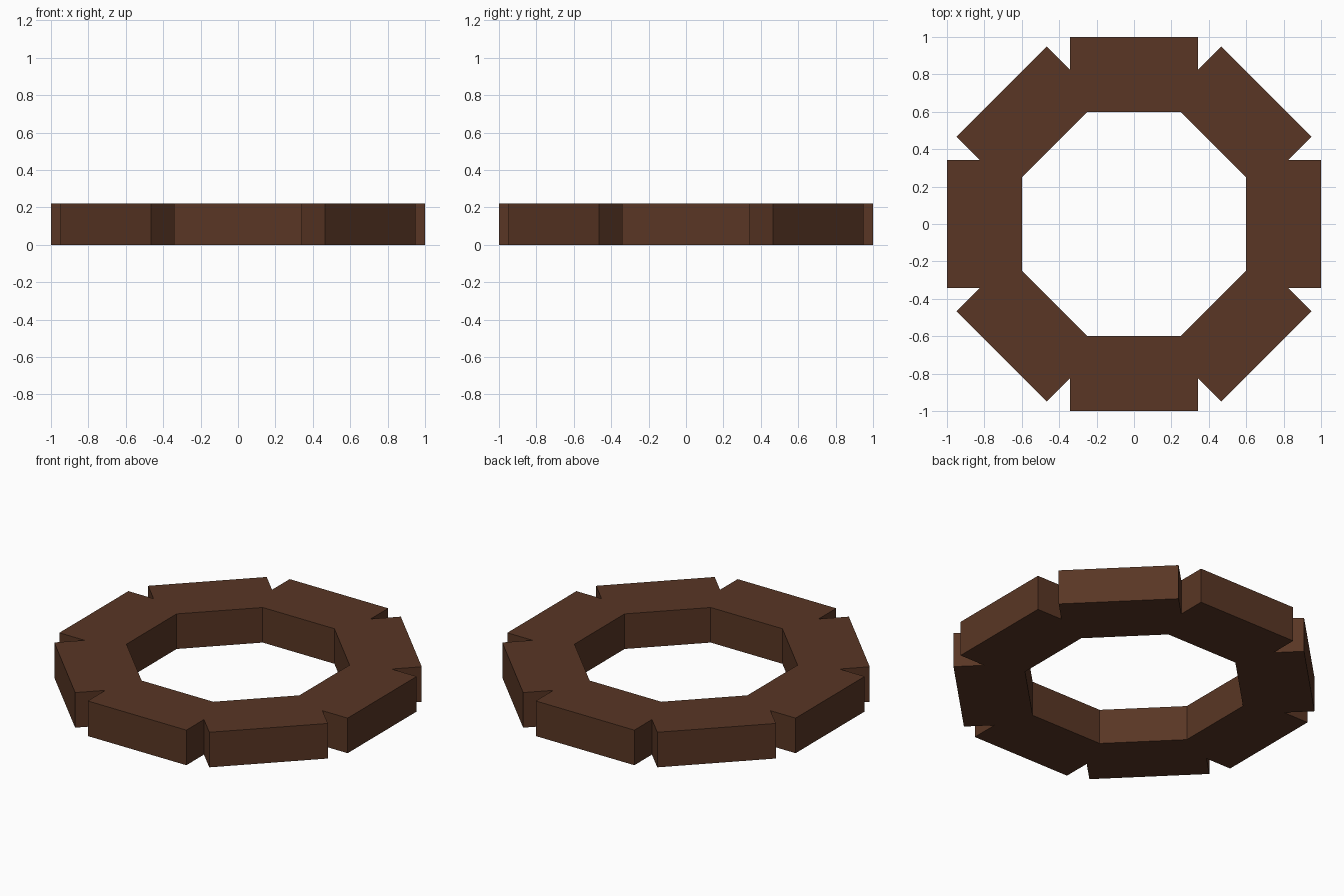
import bpy, bmesh, math
from mathutils import Matrix

if "Cube" in bpy.data.objects:
    bpy.data.objects.remove(bpy.data.objects["Cube"])

SIDES = 8
INNER, OUTER = 0.6, 1.0      # distance of inner and outer faces from the centre
HALF = 0.342                 # half width of each block
HEIGHT = 0.22
T = math.tan(math.pi / SIDES)

wood = bpy.data.materials.new("dark brown wood")
wood.diffuse_color = (0.1, 0.037, 0.018, 1)
wood.use_nodes = True
wood.node_tree.nodes["Principled BSDF"].inputs["Base Color"].default_value = wood.diffuse_color

# One block of the ring: mitred inside, square outside
right = [(INNER * T, INNER), (HALF, HALF / T), (HALF, OUTER)]
outline = right + [(-x, y) for x, y in reversed(right)]

bm = bmesh.new()
for i in range(SIDES):
    turn = Matrix.Rotation(i * math.tau / SIDES, 4, 'Z')
    bm.faces.new([bm.verts.new(turn @ bm.verts.new((x, y, 0)).co) for x, y in outline])

# Join the blocks into one ring and raise it
bmesh.ops.delete(bm, geom=[v for v in bm.verts if not v.link_faces], context='VERTS')
bmesh.ops.remove_doubles(bm, verts=bm.verts, dist=0.0005)
ext = bmesh.ops.extrude_face_region(bm, geom=bm.faces[:], use_keep_orig=True)
top = [g for g in ext["geom"] if isinstance(g, bmesh.types.BMVert)]
bmesh.ops.translate(bm, verts=top, vec=(0, 0, HEIGHT))
bmesh.ops.recalc_face_normals(bm, faces=bm.faces)

mesh = bpy.data.meshes.new("notched_ring")
bm.to_mesh(mesh)
bm.free()
mesh.materials.append(wood)
ring = bpy.data.objects.new("notched_ring", mesh)
bpy.context.collection.objects.link(ring)
